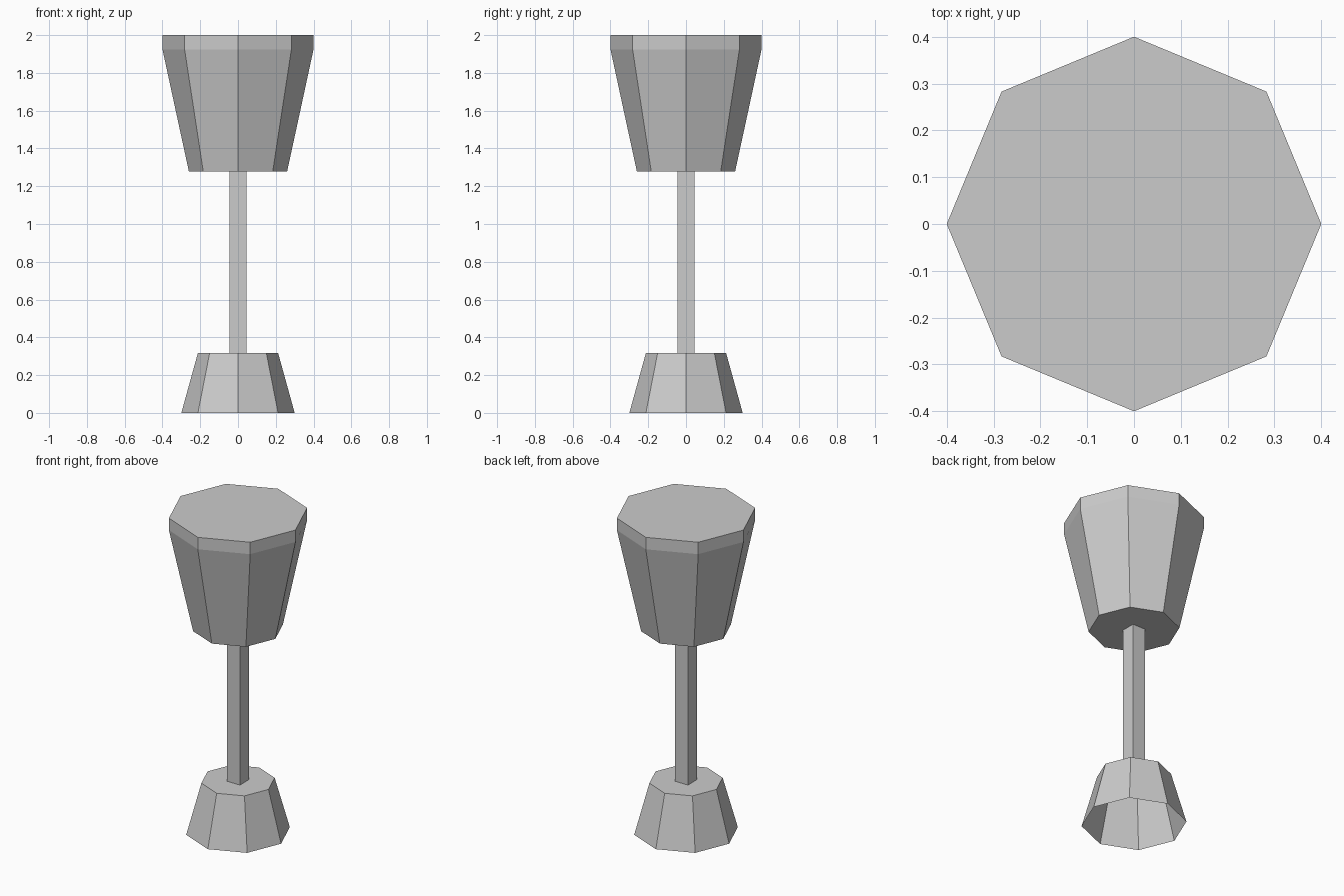
import bpy, bmesh
from math import cos, sin, pi

if "Cube" in bpy.data.objects:
    bpy.data.objects.remove(bpy.data.objects["Cube"])


def lathe(name, profile, sides, start=0.0, cap_bottom=True, cap_top=True):
    """Stack polygon rings given as (radius, z) and skin them with flat faces."""
    bm = bmesh.new()
    rings = []
    for r, z in profile:
        rings.append([bm.verts.new((r * cos(start + 2 * pi * i / sides),
                                    r * sin(start + 2 * pi * i / sides), z))
                      for i in range(sides)])
    for low, high in zip(rings, rings[1:]):
        for i in range(sides):
            j = (i + 1) % sides
            bm.faces.new((low[i], low[j], high[j], high[i]))
    if cap_bottom:
        bm.faces.new(rings[0][::-1])
    if cap_top:
        bm.faces.new(rings[-1])
    mesh = bpy.data.meshes.new(name)
    bm.to_mesh(mesh)
    bm.free()
    obj = bpy.data.objects.new(name, mesh)
    bpy.context.collection.objects.link(obj)
    return obj


# Flared foot, open underneath
lathe("foot", [(0.30, 0.0), (0.212, 0.318)], 8, cap_bottom=False)

# Square stem
lathe("stem", [(0.045 * 2 ** 0.5, 0.318), (0.045 * 2 ** 0.5, 1.278)], 4,
      start=pi / 4, cap_bottom=False, cap_top=False)

# Tapered cup with a straight rim band and flat top
lathe("cup", [(0.26, 1.278), (0.40, 1.925), (0.40, 2.0)], 8)
